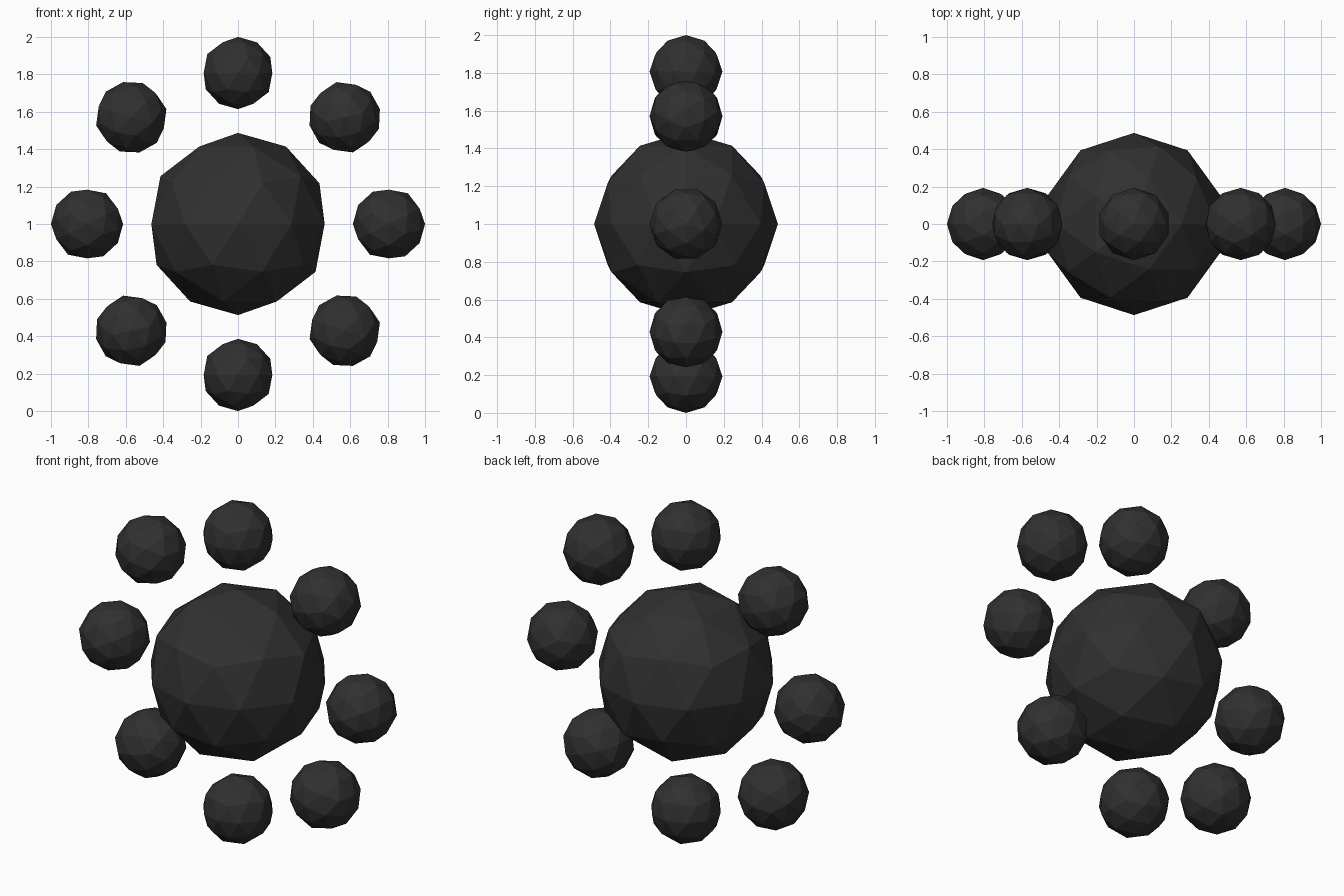
import bpy
from math import sin, cos, pi

if "Cube" in bpy.data.objects:
    bpy.data.objects.remove(bpy.data.objects["Cube"])

# Dark material shared by all balls
dark = bpy.data.materials.new("dark")
dark.diffuse_color = (0.03, 0.03, 0.03, 1)
dark.use_nodes = True
dark.node_tree.nodes["Principled BSDF"].inputs["Base Color"].default_value = dark.diffuse_color

CENTRE_Z = 1.0
CORE_R = 0.487
BALL_R = 0.193
RING_R = 1.0 - BALL_R
COUNT = 8


def faceted_ball(name, radius, location, turn=0.0):
    bpy.ops.mesh.primitive_ico_sphere_add(
        subdivisions=2, radius=radius, location=location, rotation=(0, turn, 0))
    ball = bpy.context.object
    ball.name = name
    ball.data.materials.append(dark)
    return ball


# Large central ball
faceted_ball("core_ball", CORE_R, (0, 0, CENTRE_Z))

# Upright ring of small balls, each turned with its place on the ring
for i in range(COUNT):
    a = 2 * pi * i / COUNT
    faceted_ball(f"ring_ball_{i + 1}", BALL_R,
                 (RING_R * sin(a), 0, CENTRE_Z + RING_R * cos(a)), a)
